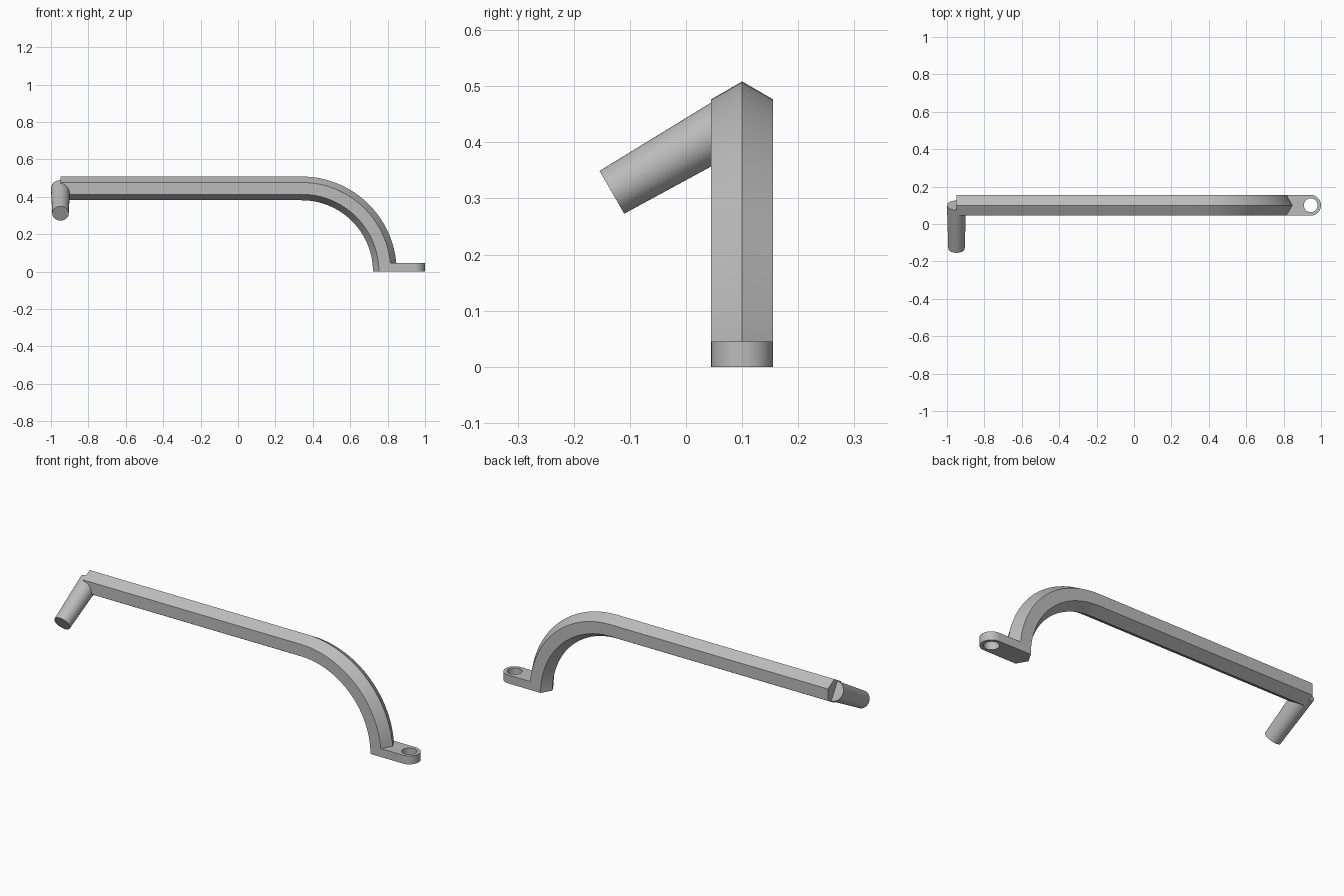
import bpy, bmesh
from math import pi, sin, cos, radians
from mathutils import Matrix, Vector

cube = bpy.data.objects.get("Cube")
if cube:
    bpy.data.objects.remove(cube)

steel = bpy.data.materials.new("grey_steel")
steel.use_nodes = True
grey = (0.5, 0.5, 0.5, 1)
steel.diffuse_color = grey
steel.node_tree.nodes["Principled BSDF"].inputs["Base Color"].default_value = grey

BAR_Y = 0.1        # centre plane of the bar
HALF = 0.055       # half the width across flats
CORNER = HALF / cos(pi / 6)
BEND = 0.445       # bend radius, also the bar height
BEND_X = 0.34
END_X = -0.949


def finish(name, bm):
    bmesh.ops.recalc_face_normals(bm, faces=bm.faces)
    mesh = bpy.data.meshes.new(name)
    bm.to_mesh(mesh)
    bm.free()
    mesh.materials.append(steel)
    obj = bpy.data.objects.new(name, mesh)
    bpy.context.collection.objects.link(obj)
    bpy.ops.object.select_all(action='DESELECT')
    obj.select_set(True)
    bpy.context.view_layer.objects.active = obj
    bpy.ops.object.shade_smooth_by_angle(angle=radians(30))
    return obj


# Hexagonal bar: a straight run, then a quarter bend down to the ground
bm = bmesh.new()
steps = 32
path = [(END_X, 0)] + [(BEND_X, pi / 2 * i / steps) for i in range(steps + 1)]
rings = []
for x, a in path:
    out = Vector((sin(a), 0, cos(a)))
    centre = Vector((x, BAR_Y, 0)) + out * BEND
    rings.append([bm.verts.new(centre + out * CORNER * cos(k * pi / 3)
                               + Vector((0, CORNER * sin(k * pi / 3), 0)))
                  for k in range(6)])
for r, s in zip(rings, rings[1:]):
    for k in range(6):
        n = (k + 1) % 6
        bm.faces.new((r[k], r[n], s[n], s[k]))
bm.faces.new(rings[0])
bm.faces.new(rings[-1])
finish("hexagonal_bar", bm)

# Mounting tab: rounded end with a screw hole
bm = bmesh.new()
tab_x, start_x, thick, hole = 0.945, BEND_X + BEND, 0.045, 0.037


def loop(points):
    verts = [bm.verts.new((x, y, 0)) for x, y in points]
    return [bm.edges.new((v, verts[i - 1])) for i, v in enumerate(verts)]


def arc(radius, first, last, n):
    angles = [first + (last - first) * i / n for i in range(n + 1)]
    return [(tab_x + radius * cos(a), BAR_Y + radius * sin(a)) for a in angles]


edges = loop([(start_x, BAR_Y - HALF)] + arc(HALF, -pi / 2, pi / 2, 24)
             + [(start_x, BAR_Y + HALF)])
edges += loop(arc(hole, 0, 2 * pi, 40)[:-1])
bmesh.ops.triangle_fill(bm, edges=edges, use_beauty=True)
extruded = bmesh.ops.extrude_face_region(bm, geom=bm.faces[:], use_keep_orig=True)
top = [g for g in extruded["geom"] if isinstance(g, bmesh.types.BMVert)]
bmesh.ops.translate(bm, verts=top, vec=(0, 0, thick))
finish("mounting_tab", bm)

# Tapered peg leaning forward and down from the end of the bar
bm = bmesh.new()
length = 0.268
bmesh.ops.create_cone(bm, cap_ends=True, segments=48, radius1=0.051,
                      radius2=0.044, depth=length)
bmesh.ops.translate(bm, verts=bm.verts, vec=(0, 0, length / 2))
bmesh.ops.transform(bm, verts=bm.verts,
                    matrix=Matrix.Translation((END_X, BAR_Y, BEND))
                    @ Matrix.Rotation(radians(120), 4, 'X'))
finish("peg", bm)
